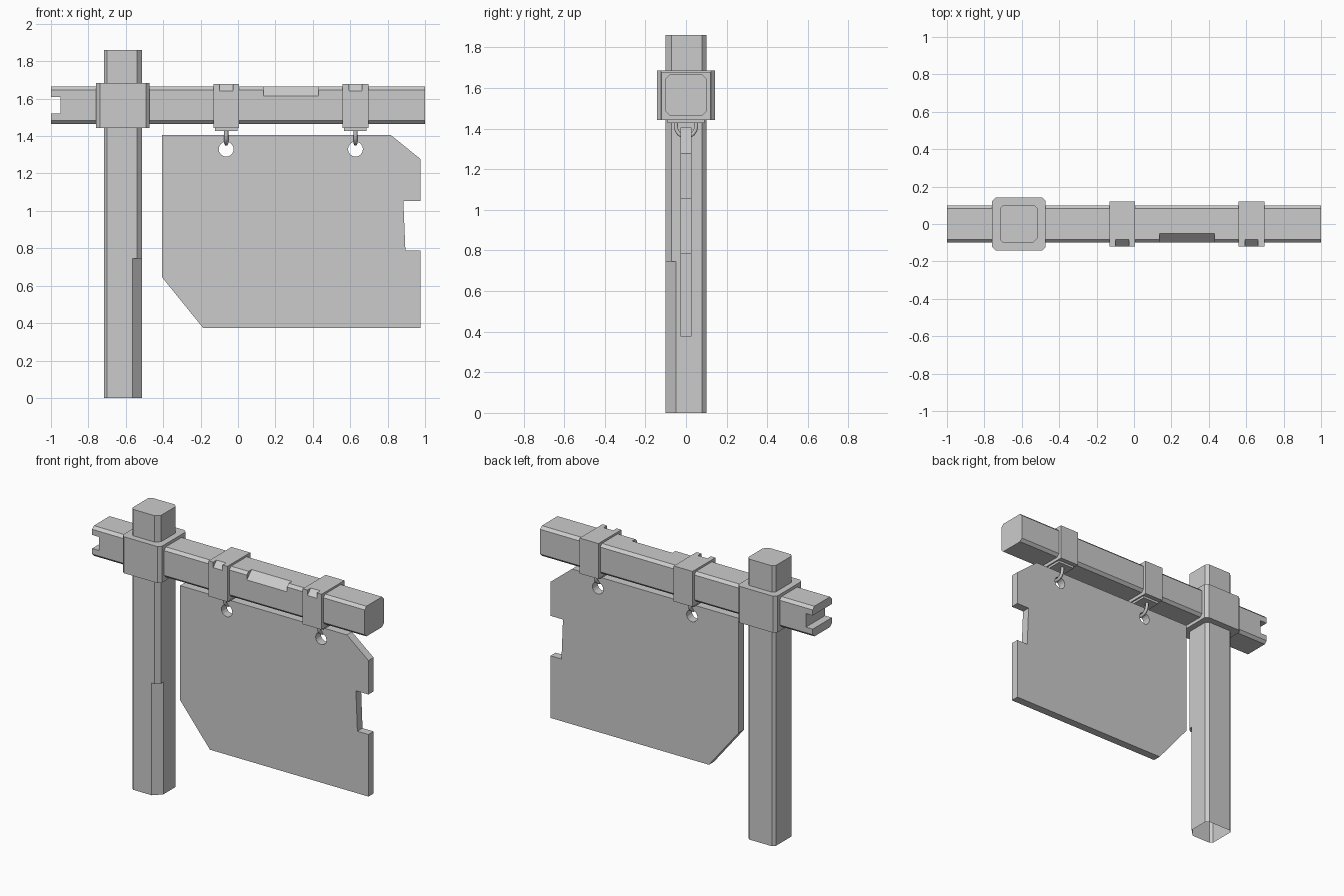
import bpy, bmesh, math
from mathutils import Vector

if "Cube" in bpy.data.objects:
    bpy.data.objects.remove(bpy.data.objects["Cube"])

POST_X = -0.615
HANGERS = (-0.063, 0.628)


def prism(name, pts, axis, a, b):
    """Extrude a 2D outline along an axis: x uses (y,z), y uses (x,z), z uses (x,y)."""
    def co(p, t):
        return {'x': (t, p[0], p[1]), 'y': (p[0], t, p[1]), 'z': (p[0], p[1], t)}[axis]
    bm = bmesh.new()
    lo = [bm.verts.new(co(p, a)) for p in pts]
    hi = [bm.verts.new(co(p, b)) for p in pts]
    n = len(pts)
    bm.faces.new(lo)
    bm.faces.new(hi)
    for i in range(n):
        j = (i + 1) % n
        bm.faces.new((lo[i], lo[j], hi[j], hi[i]))
    bmesh.ops.recalc_face_normals(bm, faces=bm.faces[:])
    me = bpy.data.meshes.new(name)
    bm.to_mesh(me)
    bm.free()
    ob = bpy.data.objects.new(name, me)
    bpy.context.collection.objects.link(ob)
    return ob


def rect(u0, u1, v0, v1, c=(0, 0, 0, 0)):
    """Rectangle with chamfers in order: low-low, high-low, high-high, low-high."""
    pts = []
    for k, (u, v, su, sv) in enumerate(((u0, v0, 1, 1), (u1, v0, -1, 1),
                                        (u1, v1, -1, -1), (u0, v1, 1, -1))):
        if c[k] == 0:
            pts.append((u, v))
        else:
            pair = [(u, v + sv * c[k]), (u + su * c[k], v)]
            pts += pair if k % 2 == 0 else pair[::-1]
    return pts


def cut(ob, *cutters):
    for c in cutters:
        c.hide_render = True
        m = ob.modifiers.new("cut", 'BOOLEAN')
        m.operation = 'DIFFERENCE'
        m.solver = 'EXACT'
        m.object = c
        bpy.context.view_layer.objects.active = ob
        bpy.ops.object.modifier_apply(modifier=m.name)
        bpy.data.objects.remove(c, do_unlink=True)


def edge_chip(y, z, d, x0, x1):
    """Wedge that slices the front top edge at (y, z) by depth d."""
    e = 0.03
    return prism("chip_cutter", [(y + d + e, z + e), (y - e, z + e), (y - e, z - d - e)],
                 'x', x0, x1)


# Post with a split front corner and an open underside
px0, px1 = POST_X - 0.102, POST_X + 0.102
post = prism("post", rect(px0, px1, -0.1, 0.1, (0.017, 0.028, 0.02, 0.017)), 'z', 0, 1.86)
cut(post, prism("split_cutter", [(px1 - 0.08, -0.13), (px1 + 0.03, -0.13), (px1 + 0.03, -0.02)],
                'z', -0.1, 0.745))
bm = bmesh.new()
bm.from_mesh(post.data)
bmesh.ops.delete(bm, geom=[f for f in bm.faces if f.calc_center_median().z < 0.001],
                 context='FACES_ONLY')
bm.to_mesh(post.data)
bm.free()

# Cross beam with end notch and edge chip
beam = prism("beam", rect(-0.1, 0.1, 1.465, 1.665, (0.018,) * 4), 'x', -1, 1)
cut(beam,
    prism("notch_cutter", [(-1.1, 1.52), (-0.95, 1.52), (-0.95, 1.61), (-1.1, 1.61)],
          'y', -0.3, 0.3),
    edge_chip(-0.1, 1.665, 0.05, 0.135, 0.43))

# Collar joining post and beam
prism("collar", rect(POST_X - 0.143, POST_X + 0.143, -0.143, 0.143, (0.02,) * 4),
      'z', 1.443, 1.685)

# Sign board with clipped corners, side notch and hanging holes
board = prism("sign_board", [(-0.406, 1.405), (0.818, 1.405), (0.976, 1.277), (0.976, 1.052),
                             (0.884, 1.052), (0.895, 0.787), (0.976, 0.787), (0.976, 0.375),
                             (-0.187, 0.375), (-0.406, 0.645)], 'y', -0.027, 0.027)
for x in HANGERS:
    ring = [(x + 0.04 * math.cos(math.tau * i / 16), 1.33 + 0.04 * math.sin(math.tau * i / 16))
            for i in range(16)]
    cut(board, prism("hole_cutter", ring, 'y', -0.2, 0.2))

# Hangers: clamp, base plate and bent loop
for n, x in enumerate(HANGERS, 1):
    clamp = prism(f"clamp_{n}", rect(-0.12, 0.12, 1.443, 1.678), 'x', x - 0.069, x + 0.069)
    cut(clamp, edge_chip(-0.12, 1.678, 0.036, x - 0.035, x + 0.035))
    prism(f"hanger_plate_{n}", rect(x - 0.06, x + 0.06, -0.09, 0.09), 'z', 1.428, 1.444)
    cu = bpy.data.curves.new(f"hanger_loop_{n}", 'CURVE')
    cu.dimensions = '3D'
    cu.bevel_depth = 0.011
    cu.bevel_resolution = 1
    path = [(x, -0.05, 1.435)] + [
        (x, -0.05 * math.cos(math.pi * i / 8), 1.41 - 0.05 * math.sin(math.pi * i / 8))
        for i in range(9)] + [(x, 0.05, 1.435)]
    sp = cu.splines.new('POLY')
    sp.points.add(len(path) - 1)
    for p, c in zip(sp.points, path):
        p.co = (*c, 1)
    bpy.context.collection.objects.link(bpy.data.objects.new(cu.name, cu))
